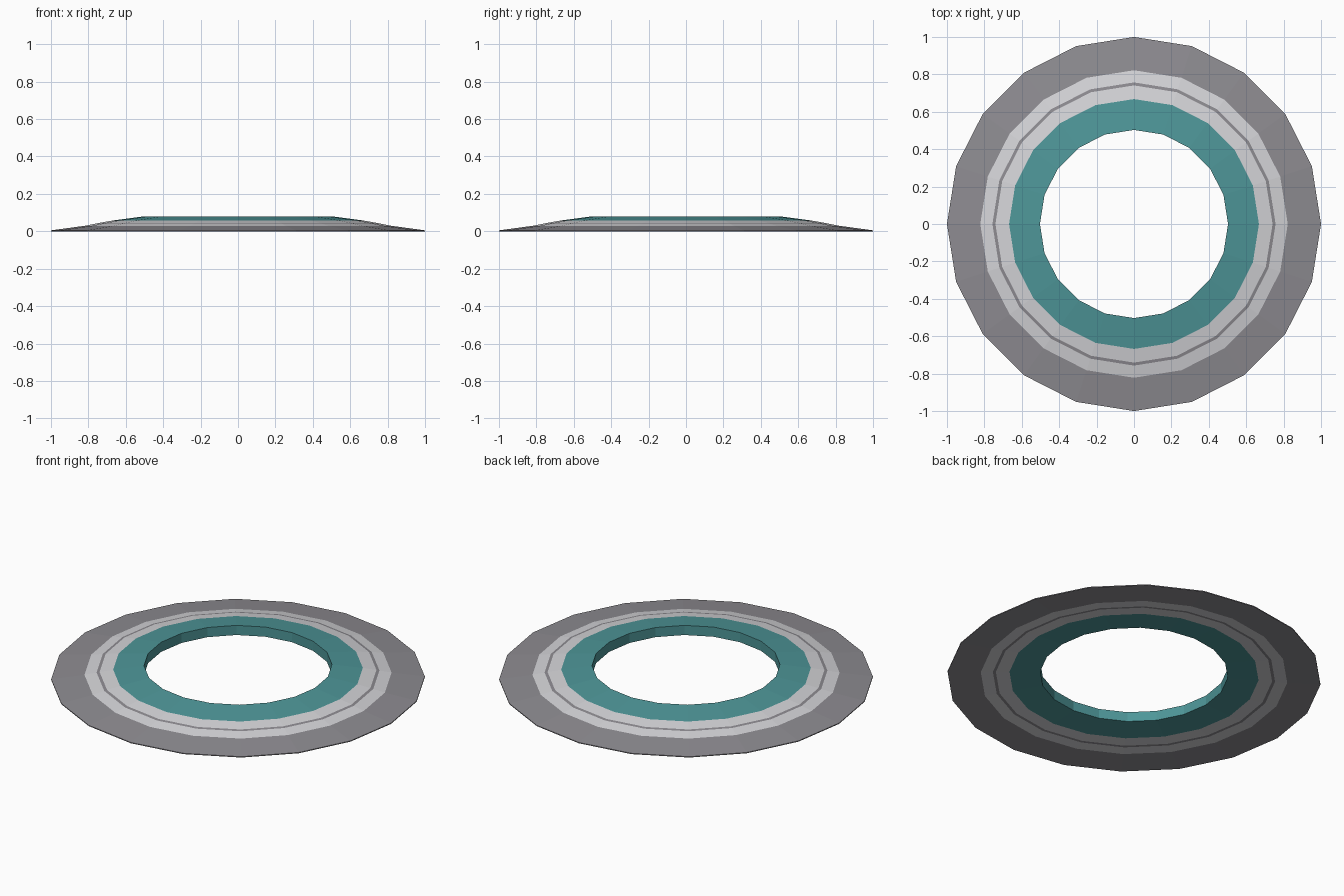
import bpy, bmesh, math

if "Cube" in bpy.data.objects:
    bpy.data.objects.remove(bpy.data.objects["Cube"])

SIDES = 20

def material(name, rgb):
    m = bpy.data.materials.new(name)
    m.diffuse_color = (*rgb, 1)
    m.use_nodes = True
    m.node_tree.nodes["Principled BSDF"].inputs["Base Color"].default_value = m.diffuse_color
    return m

grey = material("mid grey", (0.27, 0.262, 0.285))
light = material("light grey", (0.66, 0.66, 0.685))
teal = material("teal", (0.076, 0.305, 0.315))

# Cross-section stations: radius, underside z, top z
section = [(1.0, 0.0, 0.005), (0.822, 0.005, 0.029), (0.757, 0.009, 0.042),
           (0.741, 0.010, 0.045), (0.668, 0.014, 0.058), (0.503, 0.023, 0.08)]
band_colour = [0, 1, 0, 1, 2]   # colour of each band, outside to inside

# Closed profile loop: top from outside in, then underside back out
n = len(section)
profile = [(r, t) for r, b, t in section] + [(r, b) for r, b, t in reversed(section)]
colours = band_colour + [2] + band_colour[::-1] + [0]

bm = bmesh.new()
rings = []
for i in range(SIDES):
    a = 2 * math.pi * i / SIDES
    rings.append([bm.verts.new((r * math.cos(a), r * math.sin(a), z)) for r, z in profile])
for i in range(SIDES):
    p, q = rings[i], rings[(i + 1) % SIDES]
    for k in range(len(profile)):
        j = (k + 1) % len(profile)
        f = bm.faces.new((p[k], q[k], q[j], p[j]))
        f.material_index = colours[k]
bmesh.ops.recalc_face_normals(bm, faces=bm.faces)

me = bpy.data.meshes.new("banded_ring")
bm.to_mesh(me)
bm.free()
for m in (grey, light, teal):
    me.materials.append(m)
bpy.context.collection.objects.link(bpy.data.objects.new("banded_ring", me))
